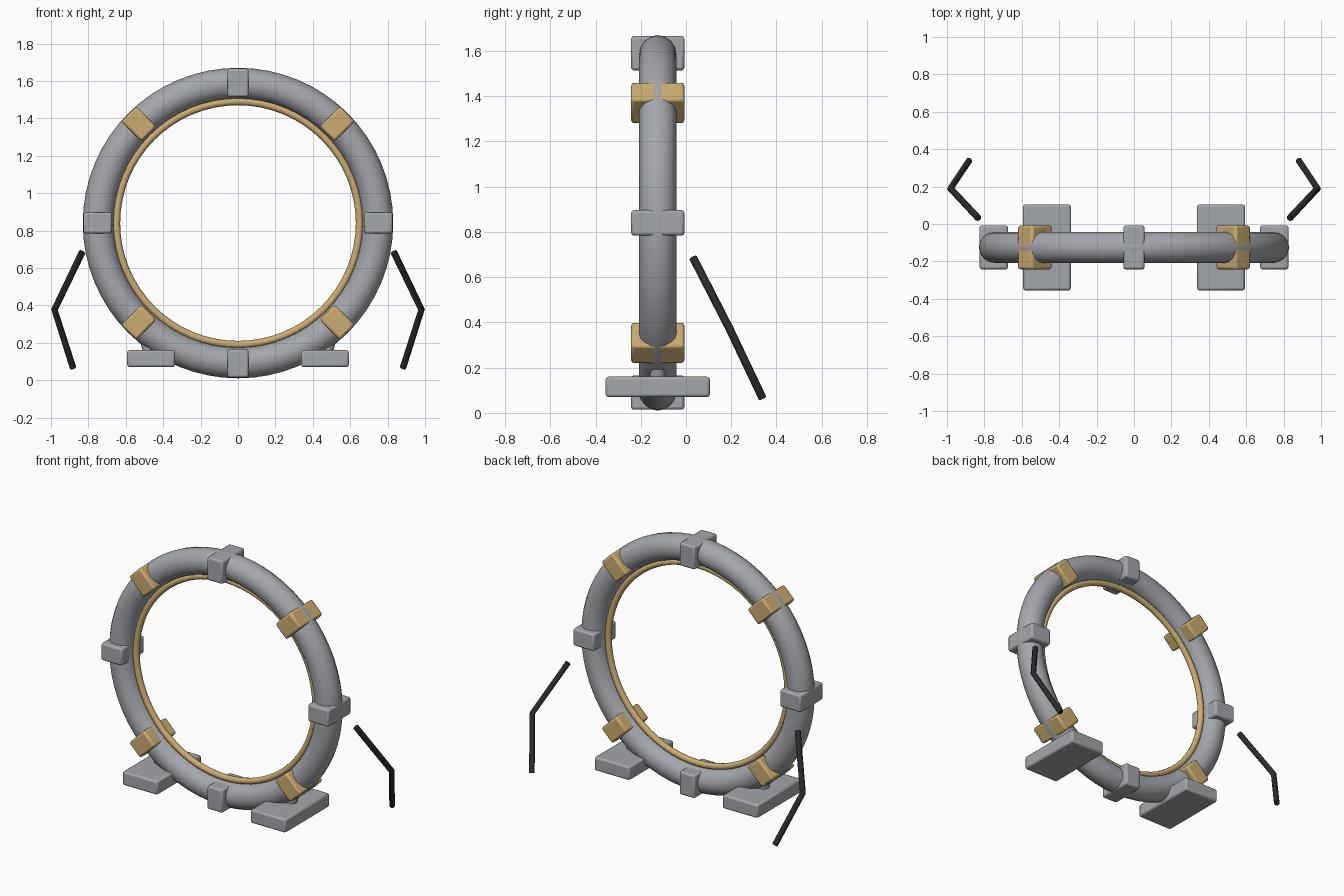
import bpy
import math
from mathutils import Vector

if "Cube" in bpy.data.objects:
    bpy.data.objects.remove(bpy.data.objects["Cube"], do_unlink=True)

CENTRE = Vector((0, -0.125, 0.84))


def material(name, colour):
    m = bpy.data.materials.new(name)
    m.use_nodes = True
    m.diffuse_color = (*colour, 1)
    m.node_tree.nodes["Principled BSDF"].inputs["Base Color"].default_value = (*colour, 1)
    return m


grey = material("steel grey", (0.37, 0.385, 0.41))
gold = material("brass gold", (0.60, 0.42, 0.17))
black = material("cable black", (0.025, 0.025, 0.027))


def finish(obj, name, mat):
    obj.name = name
    obj.data.materials.append(mat)
    return obj


def torus(name, major, minor, mat, sides):
    bpy.ops.mesh.primitive_torus_add(
        location=CENTRE, rotation=(math.pi / 2, 0, 0), major_radius=major,
        minor_radius=minor, major_segments=64, minor_segments=sides)
    bpy.ops.object.shade_smooth()
    return finish(bpy.context.object, name, mat)


def block(name, centre, size, mat, angle=0.0):
    bpy.ops.mesh.primitive_cube_add(size=1, location=centre)
    obj = bpy.context.object
    obj.scale = size
    bpy.ops.object.transform_apply(location=False, rotation=False, scale=True)
    obj.rotation_euler.y = -angle
    bevel = obj.modifiers.new("soft edges", "BEVEL")
    bevel.width = 0.012
    bevel.segments = 2
    bpy.ops.object.shade_smooth_by_angle(angle=math.radians(40))
    return finish(obj, name, mat)


def rod(name, points, radius, mat):
    curve = bpy.data.curves.new(name, "CURVE")
    curve.dimensions = "3D"
    curve.bevel_depth = radius
    curve.bevel_resolution = 2
    curve.use_fill_caps = True
    spline = curve.splines.new("POLY")
    spline.points.add(len(points) - 1)
    for p, co in zip(spline.points, points):
        p.co = (*co, 1)
    obj = bpy.data.objects.new(name, curve)
    bpy.context.collection.objects.link(obj)
    return finish(obj, name, mat)


# Main ring and its inner trim
torus("ring", 0.747, 0.083, grey, 16)
torus("inner_trim", 0.65, 0.02, gold, 10)

# Clamps around the ring, alternating colours
for i in range(8):
    a = i * math.pi / 4
    pos = CENTRE + 0.75 * Vector((math.cos(a), 0, math.sin(a)))
    kind, mat = ("gold", gold) if i % 2 else ("grey", grey)
    block(f"{kind}_clamp_{i}", pos, (0.152, 0.235, 0.113), mat, a)

# Feet, struts and loose cables on both sides
for side, s in (("left", 1), ("right", -1)):
    block(f"{side}_foot", (s * 0.465, -0.125, 0.115), (0.255, 0.46, 0.09), grey)
    rod(f"{side}_strut", [(s * 0.465, -0.125, 0.12), (s * 0.5, -0.125, 0.26)], 0.035, grey)
    rod(f"{side}_cable", [(s * 0.833, 0.032, 0.685), (s * 0.981, 0.19, 0.377),
                          (s * 0.882, 0.338, 0.066)], 0.018, black)
